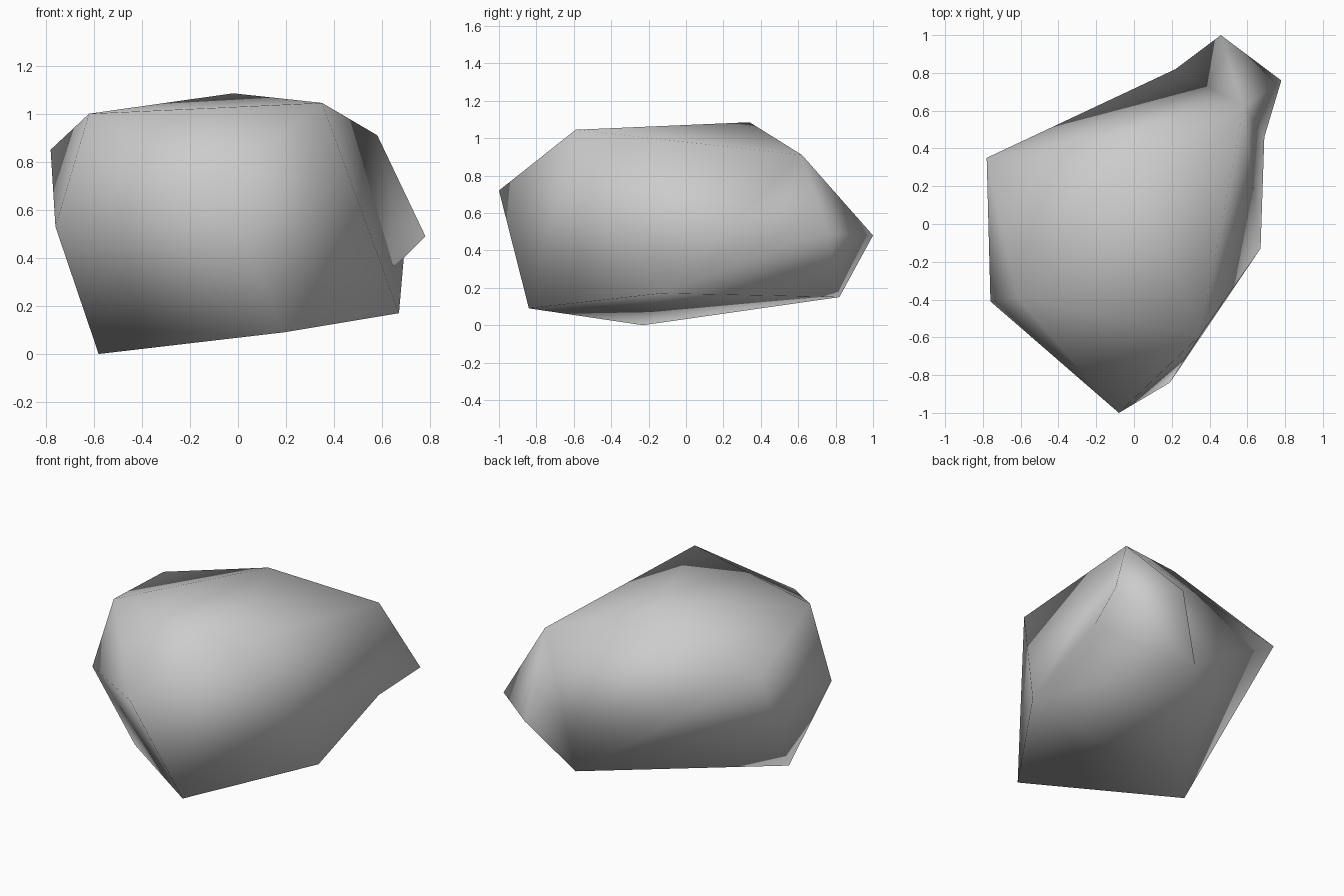
import bpy
import bmesh

# Remove the default cube only
default_cube = bpy.data.objects.get("Cube")
if default_cube:
    bpy.data.objects.remove(default_cube, do_unlink=True)


def make_material(name, colour):
    material = bpy.data.materials.new(name)
    material.use_nodes = True
    material.diffuse_color = colour
    material.node_tree.nodes["Principled BSDF"].inputs["Base Color"].default_value = colour
    return material


# Corners of the boulder, from the base up to the crown
corners = dict(
    A=(-.58, -.23, 0), B=(.19, -.84, .09), C=(.67, -.13, .17), N=(.22, .82, .15),
    D=(.69, .46, .4), E=(.78, .76, .49), M=(.46, 1, .48),
    K=(-.76, -.41, .53), L=(-.08, -1, .72), J=(-.78, .35, .85),
    F=(.58, .62, .91), G=(.35, -.59, 1.045), H=(-.02, .34, 1.085), I=(-.62, -.39, 1),
)

# Triangular facets, grouped by side
facets = {
    "crown": "FGH GHI HIJ HJF",
    "front": "IGL LIK LBG BGC KLB KBA",
    "left": "CFG CDF DEF EFM",
    "back": "FMN JNF JAN",
    "right": "IJK AJK",
    "underside": "ABC ACN CDN DEN NEM",
}

# Build the boulder with one smooth skin over its coarse facets
bm = bmesh.new()
verts = {name: bm.verts.new(place) for name, place in corners.items()}
for side in facets.values():
    for facet in side.split():
        face = bm.faces.new([verts[name] for name in facet])
        face.smooth = True
bmesh.ops.recalc_face_normals(bm, faces=bm.faces[:])

mesh = bpy.data.meshes.new("boulder")
bm.to_mesh(mesh)
bm.free()
mesh.materials.append(make_material("stone grey", (.6, .6, .6, 1)))
boulder = bpy.data.objects.new("boulder", mesh)
bpy.context.scene.collection.objects.link(boulder)
